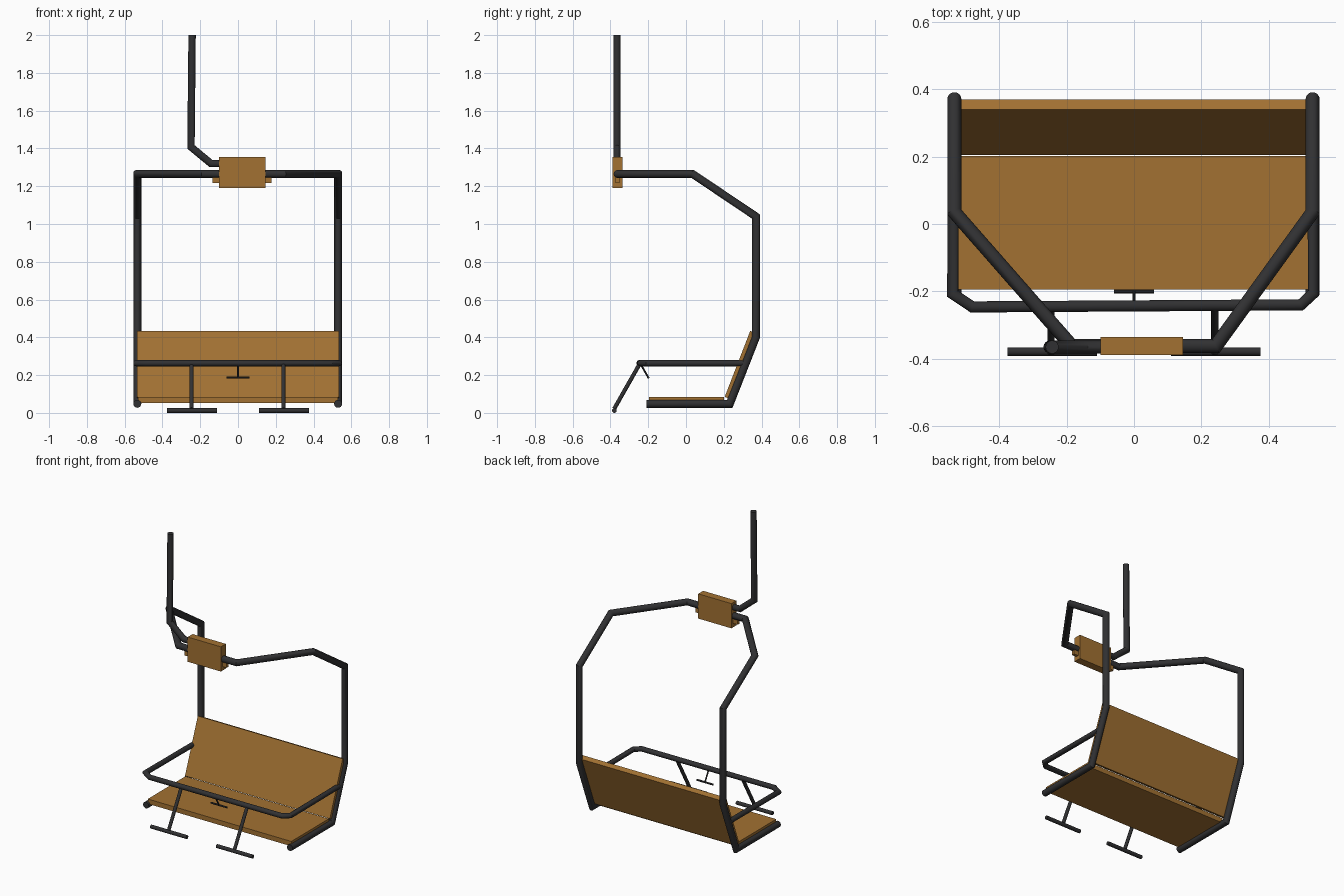
import bpy, bmesh, math
from mathutils import Vector

if "Cube" in bpy.data.objects:
    bpy.data.objects.remove(bpy.data.objects["Cube"])


def material(name, rgb):
    m = bpy.data.materials.new(name)
    m.diffuse_color = (*rgb, 1)
    m.use_nodes = True
    m.node_tree.nodes["Principled BSDF"].inputs["Base Color"].default_value = m.diffuse_color
    return m


WOOD = material("brown_panel", (0.36, 0.165, 0.032))
STEEL = material("dark_steel", (0.03, 0.03, 0.032))


def finish(name, bm, mat, smooth=False):
    bmesh.ops.recalc_face_normals(bm, faces=bm.faces)
    me = bpy.data.meshes.new(name)
    bm.to_mesh(me)
    bm.free()
    me.materials.append(mat)
    ob = bpy.data.objects.new(name, me)
    bpy.context.collection.objects.link(ob)
    if smooth:
        bpy.ops.object.select_all(action='DESELECT')
        ob.select_set(True)
        bpy.context.view_layer.objects.active = ob
        bpy.ops.object.shade_smooth_by_angle(angle=math.radians(35))
    return ob


def tube(name, path, r, sides=16):
    """Round tube swept along a path with exact mitred corners."""
    pts = [Vector(p) for p in path]
    dirs = [(b - a).normalized() for a, b in zip(pts, pts[1:])]
    u = dirs[0].orthogonal().normalized()
    v = dirs[0].cross(u)
    bm = bmesh.new()
    ring = []
    for i in range(sides):
        a = math.tau * i / sides
        ring.append(pts[0] + r * (math.cos(a) * u + math.sin(a) * v))
    rings = [[bm.verts.new(c) for c in ring]]
    for i, d in enumerate(dirs):
        n = d + dirs[min(i + 1, len(dirs) - 1)]
        ring = [c + d * ((pts[i + 1] - c).dot(n) / d.dot(n)) for c in ring]
        rings.append([bm.verts.new(c) for c in ring])
    for a, b in zip(rings, rings[1:]):
        for i in range(sides):
            j = (i + 1) % sides
            bm.faces.new((a[i], a[j], b[j], b[i]))
    bm.faces.new(rings[0])
    bm.faces.new(rings[-1])
    return finish(name, bm, STEEL, True)


def panel(name, profile, x0, x1):
    """Extrude a (y, z) profile from x0 to x1."""
    bm = bmesh.new()
    f = bm.faces.new([bm.verts.new((x0, y, z)) for y, z in profile])
    ext = bmesh.ops.extrude_face_region(bm, geom=[f])
    moved = [g for g in ext["geom"] if isinstance(g, bmesh.types.BMVert)]
    bmesh.ops.translate(bm, verts=moved, vec=(x1 - x0, 0, 0))
    return finish(name, bm, WOOD)


def rect(y0, y1, z0, z1):
    return [(y0, z0), (y1, z0), (y1, z1), (y0, z1)]


# Main frame: one continuous tube from rail to rail over the top
side = [(-0.21, 0.048), (0.232, 0.048), (0.37, 0.40), (0.37, 1.04), (0.035, 1.265)]
left = [(-0.533, y, z) for y, z in side]
right = [(0.53, y, z) for y, z in reversed(side)]
tube("main_frame", left + [(-0.185, -0.362, 1.265), (0.243, -0.362, 1.265)] + right, 0.021)

# Hanger pole, bent into the clamp
tube("hanger_pole", [(-0.243, -0.365, 2.0), (-0.249, -0.365, 1.408),
                     (-0.143, -0.365, 1.32), (0.0, -0.365, 1.32)], 0.0195)

# Clamp block with thin lugs at the sides
panel("clamp_block", rect(-0.388, -0.336, 1.19, 1.355), -0.10, 0.145)
panel("clamp_lugs", rect(-0.372, -0.352, 1.217, 1.25), -0.135, 0.177)

# Seat and tilted backrest
panel("seat", rect(-0.195, 0.202, 0.053, 0.085), -0.53, 0.53)
panel("backrest", [(0.205, 0.085), (0.234, 0.073), (0.37, 0.421), (0.34, 0.434)], -0.535, 0.535)

# Safety bar
Z = 0.263
tube("safety_bar", [(-0.535, 0.31, Z), (-0.538, -0.207, Z), (-0.48, -0.246, Z),
                    (0.495, -0.24, Z), (0.533, -0.205, Z), (0.53, 0.31, Z)], 0.0165)

# Footrests hanging from the safety bar
for label, s in (("left", -1), ("right", 1)):
    x = s * 0.243
    tube(label + "_footrest_leg", [(x - 0.003, -0.243, Z), (x - 0.003, -0.38, 0.022)], 0.011, 12)
    tube(label + "_footrest_bar", [(x - 0.133, -0.379, 0.0125), (x + 0.133, -0.379, 0.0125)], 0.0125, 12)

# Small centre handle
tube("centre_handle_stem", [(0, -0.243, Z), (0, -0.2, 0.188)], 0.005, 10)
tube("centre_handle_bar", [(-0.06, -0.2, 0.188), (0.06, -0.2, 0.188)], 0.006, 10)
